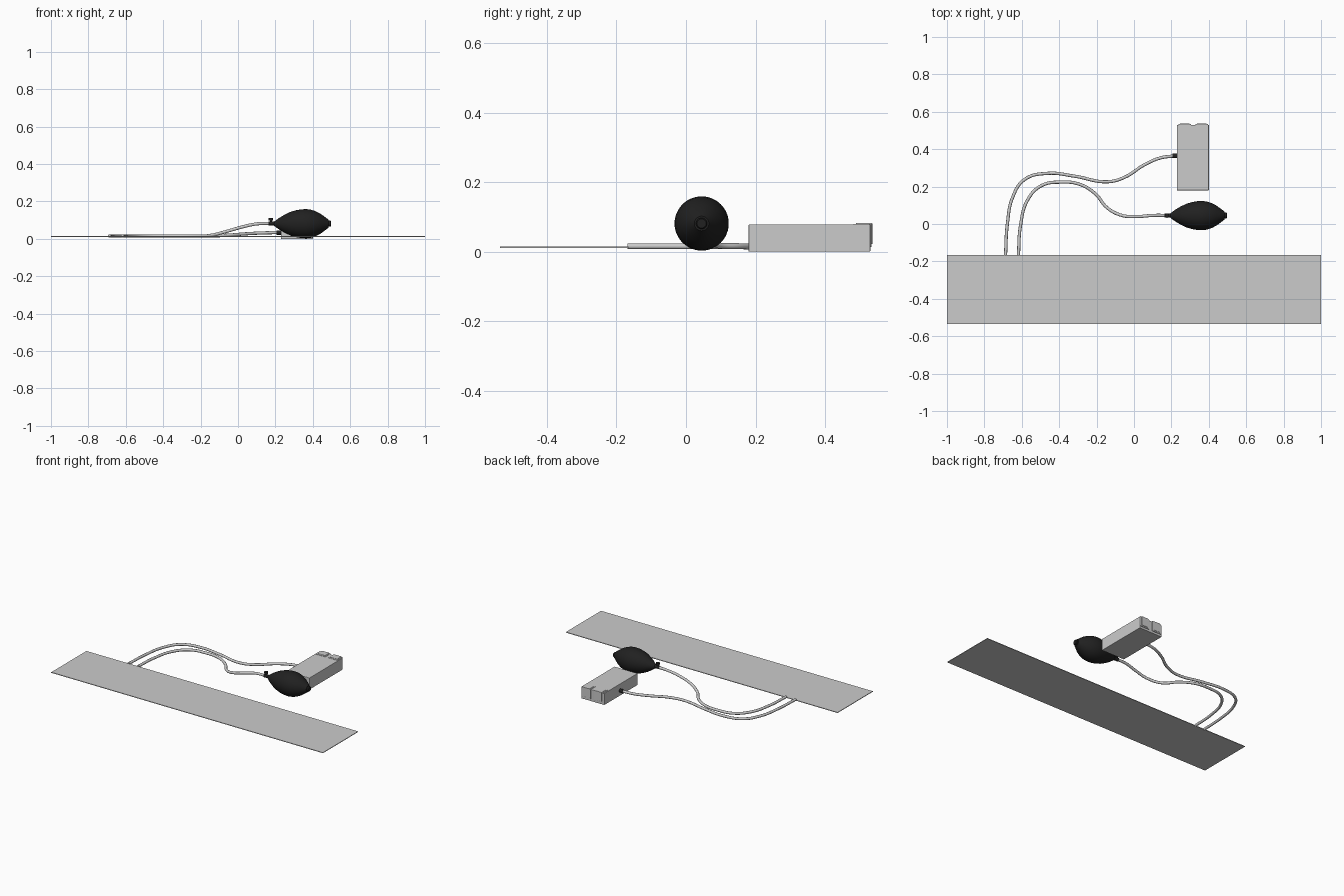
import bpy, math
from mathutils import Vector

if "Cube" in bpy.data.objects:
    bpy.data.objects.remove(bpy.data.objects["Cube"])

black = bpy.data.materials.new("black_rubber")
black.diffuse_color = (0.015, 0.015, 0.015, 1)
black.use_nodes = True
black.node_tree.nodes["Principled BSDF"].inputs["Base Color"].default_value = black.diffuse_color


def box(name, lo, hi, bevel=0.0):
    lo, hi = Vector(lo), Vector(hi)
    bpy.ops.mesh.primitive_cube_add(size=1, location=(lo + hi) / 2)
    ob = bpy.context.object
    ob.name = name
    ob.scale = hi - lo
    bpy.ops.object.transform_apply(location=False, scale=True)
    if bevel:
        m = ob.modifiers.new("bevel", 'BEVEL')
        m.width, m.segments = bevel, 2
    return ob


def lathe_x(name, profile, y, z, sides=40, mat=None):
    """Revolve (x, radius) points around a line parallel to x."""
    verts, faces = [], []
    for x, r in profile:
        for i in range(sides):
            a = 2 * math.pi * i / sides
            verts.append((x, y + r * math.cos(a), z + r * math.sin(a)))
    n = len(profile)
    for j in range(n - 1):
        for i in range(sides):
            k = (i + 1) % sides
            faces.append((j * sides + i, (j + 1) * sides + i,
                          (j + 1) * sides + k, j * sides + k))
    faces.append(tuple(range(sides)))
    faces.append(tuple(reversed(range((n - 1) * sides, n * sides))))
    me = bpy.data.meshes.new(name)
    me.from_pydata(verts, [], faces)
    ob = bpy.data.objects.new(name, me)
    bpy.context.collection.objects.link(ob)
    if mat:
        me.materials.append(mat)
    bpy.ops.object.select_all(action='DESELECT')
    ob.select_set(True)
    bpy.context.view_layer.objects.active = ob
    bpy.ops.object.shade_smooth_by_angle(angle=math.radians(35))
    return ob


def hose(name, points, radius=0.0085):
    cu = bpy.data.curves.new(name, 'CURVE')
    cu.dimensions = '3D'
    cu.bevel_depth, cu.bevel_resolution = radius, 4
    cu.use_fill_caps = True
    cu.resolution_u = 8
    sp = cu.splines.new('BEZIER')
    sp.bezier_points.add(len(points) - 1)
    for bp, p in zip(sp.bezier_points, points):
        bp.co = p
        bp.handle_left_type = bp.handle_right_type = 'AUTO'
    ob = bpy.data.objects.new(name, cu)
    bpy.context.collection.objects.link(ob)
    return ob


# Flat arm cuff
box("cuff", (-1, -0.535, 0.011), (1, -0.165, 0.015))

# Hoses from the cuff to the monitor and to the bulb
H = 0.0155
hose("monitor_hose", [
    (-0.687, -0.168, H), (-0.677, 0.0, H), (-0.648, 0.145, H),
    (-0.585, 0.238, H), (-0.46, 0.271, H), (-0.32, 0.256, H),
    (-0.14, 0.226, H), (-0.05, 0.25, 0.02), (0.055, 0.316, 0.028),
    (0.14, 0.353, 0.032), (0.215, 0.364, 0.034)])
hose("bulb_hose", [
    (-0.618, -0.168, H), (-0.607, -0.01, H), (-0.568, 0.13, H),
    (-0.495, 0.205, H), (-0.39, 0.224, H), (-0.29, 0.212, H),
    (-0.205, 0.16, H), (-0.145, 0.088, 0.019), (-0.065, 0.046, 0.039),
    (0.02, 0.04, 0.063), (0.1, 0.046, 0.08), (0.185, 0.046, 0.083)])

# Monitor body, hose socket and two battery-bay clips
box("monitor_body", (0.23, 0.18, 0.0), (0.40, 0.53, 0.078), 0.002)
lathe_x("monitor_socket", [(0.206, 0.012), (0.232, 0.012)], 0.364, 0.034, 20, black)
for i, x in enumerate((0.238, 0.328)):
    box(f"clip_top_{i}", (x, 0.48, 0.074), (x + 0.068, 0.533, 0.080), 0.001)
    box(f"clip_top_pad_{i}", (x + 0.008, 0.489, 0.077), (x + 0.060, 0.534, 0.082), 0.001)
    box(f"clip_back_{i}", (x, 0.527, 0.014), (x + 0.068, 0.534, 0.080), 0.001)
    box(f"clip_back_pad_{i}", (x + 0.008, 0.530, 0.022), (x + 0.060, 0.536, 0.082), 0.001)

# Squeeze bulb with end cap
BY, BZ = 0.045, 0.081
lathe_x("bulb", [
    (0.192, 0.010), (0.198, 0.015), (0.22, 0.031), (0.25, 0.049),
    (0.28, 0.063), (0.31, 0.072), (0.34, 0.077), (0.365, 0.078),
    (0.39, 0.075), (0.415, 0.067), (0.44, 0.054), (0.465, 0.036),
    (0.485, 0.021)], BY, BZ, 48, black)
lathe_x("bulb_end_cap", [(0.48, 0.016), (0.494, 0.016), (0.497, 0.013)], BY, BZ, 24, black)

# Release valve with its upright screw knob
lathe_x("valve_body", [(0.163, 0.011), (0.20, 0.011)], BY, 0.083, 20, black)
for nm, r, z0, z1 in (("valve_stem", 0.006, 0.085, 0.102),
                      ("valve_knob", 0.012, 0.099, 0.112)):
    bpy.ops.mesh.primitive_cylinder_add(vertices=20, radius=r, depth=z1 - z0,
                                        location=(0.176, BY, (z0 + z1) / 2))
    k = bpy.context.object
    k.name = nm
    k.data.materials.append(black)
    bpy.ops.object.shade_smooth_by_angle(angle=math.radians(35))
